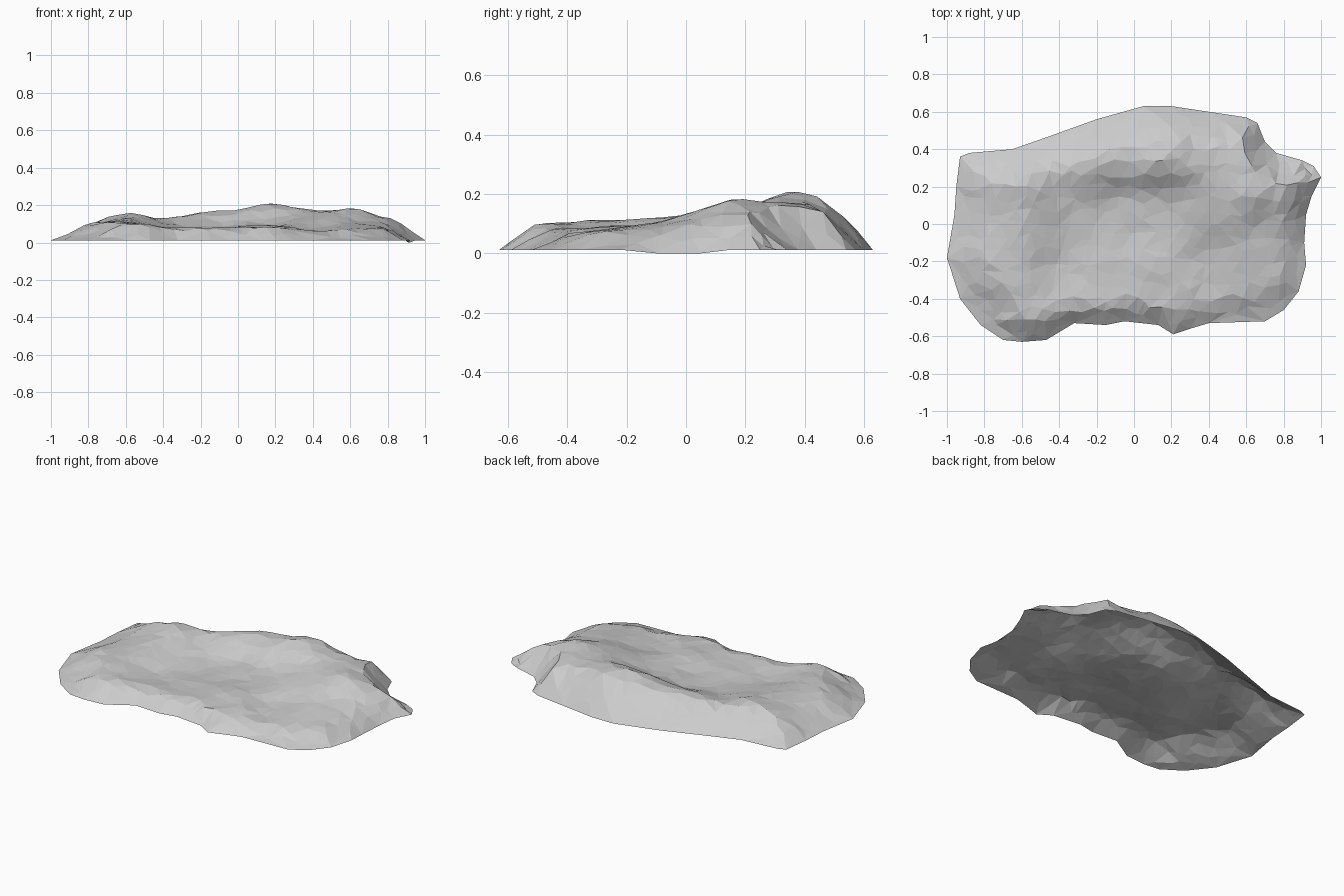
import bpy
import math
import random
from mathutils import Vector, geometry, noise

random.seed(4)
old = bpy.data.objects.get("Cube")
if old:
    bpy.data.objects.remove(old, do_unlink=True)

# Ground outline of the slab
OUTLINE = [Vector(p) for p in (
    (-.93, .36), (-.88, .38), (-.65, .4), (-.45, .47), (-.2, .56), (.05, .63),
    (.2, .63), (.4, .6), (.6, .57), (.66, .54), (.7, .44), (.76, .38),
    (.9, .34), (.96, .31), (1, .25), (.95, .15), (.92, .05), (.91, -.1),
    (.92, -.22), (.88, -.36), (.8, -.46), (.7, -.52), (.4, -.53), (.3, -.56),
    (.21, -.59), (.13, -.54), (-.05, -.52), (-.15, -.54), (-.32, -.53),
    (-.47, -.62), (-.6, -.63), (-.7, -.62), (-.82, -.54), (-.93, -.4),
    (-1, -.18), (-.96, .05), (-.95, .2))]

# Relief in hundredths: rows run front to back, columns from -x to +x
RELIEF = (
    (7, 10, 9, 8, 8, 8, 6, 6, 5),
    (10, 11, 7, 7, 8, 9, 6, 8, 7),
    (10, 12, 7, 7, 8, 9, 7, 10, 8),
    (9, 13, 9, 7, 8, 9, 12, 13, 9),
    (10, 15, 11, 9, 10, 11, 15, 18, 13),
    (11, 15, 13, 16, 17, 20, 17, 17, 12),
    (9, 11, 12, 15, 17, 19, 17, 16, 10))
STEP_X, STEP_Y = .2, .15
RIM = .012


def spline(values, u):
    """Smooth curve through evenly spaced values."""
    last = len(values) - 1
    u = min(max(u, 0), last - .001)
    i = int(u)
    t = u - i
    a, b, c, d = (values[min(max(i + k, 0), last)] for k in (-1, 0, 1, 2))
    return b + t * (c - a + t * (2 * a - 5 * b + 4 * c - d
                                 + t * (3 * (b - c) + d - a))) / 2


def relief(x, y):
    column = [spline(row, (x + .8) / STEP_X) for row in RELIEF]
    return spline(column, (y + .45) / STEP_Y) / 100


def edge_distance(p):
    best = 9
    for k, b in enumerate(OUTLINE):
        a = OUTLINE[k - 1]
        q, t = geometry.intersect_point_line(p, a, b)
        q = a.lerp(b, min(max(t, 0), 1))
        best = min(best, (p - q.to_2d()).length)
    return best


def inside(p):
    hit = False
    for k, b in enumerate(OUTLINE):
        a = OUTLINE[k - 1]
        if (a.y > p.y) != (b.y > p.y):
            if p.x < a.x + (p.y - a.y) * (b.x - a.x) / (b.y - a.y):
                hit = not hit
    return hit


def slope_width(p):
    """How far the flank reaches in from the rim."""
    if p.x < -.7:
        return .2
    if p.x > .5:
        return .13
    if p.y > .2:
        return .17
    return .13 if p.x < -.4 else .09


def height(p):
    d = edge_distance(p)
    if d < .002:
        # Rim, sagging a little at the +x end
        return 0 if p.x > .9 and -.12 < p.y < .1 else RIM
    z = relief(p.x, p.y) * min(1, d / slope_width(p)) ** .75
    # Gully running in from the pointed corner
    if p.x > .64:
        across = (p.y - .29) / .04
        z -= .04 * math.exp(-across * across) * min(1, (p.x - .64) / .2)
    z += .013 * noise.noise(Vector((p.x * 7, p.y * 7, 3)))
    return max(z, RIM + .004)


# Scattered points: outline, a bevel ring, and a jittered field
points = list(OUTLINE)
for k, b in enumerate(OUTLINE):
    mid = OUTLINE[k - 1].lerp(b, .5)
    side = (b - OUTLINE[k - 1]).normalized()
    ring = mid + Vector((side.y, -side.x)) * random.uniform(.03, .05)
    if inside(ring) and edge_distance(ring) > .02:
        points.append(ring)
SPACING = .066
for row in range(-10, 11):
    for col in range(-16, 17):
        p = Vector((col + .5 * (row % 2), row)) * SPACING
        p += Vector((random.uniform(-1, 1), random.uniform(-1, 1))) * SPACING * .36
        if inside(p) and edge_distance(p) > .04:
            points.append(p)

# Triangulated open shell
count = len(OUTLINE)
edges = [(k, (k + 1) % count) for k in range(count)]
flat, _, faces, *_ = geometry.delaunay_2d_cdt(points, edges, [], 1, .0001)
mesh = bpy.data.meshes.new("rock_slab")
mesh.from_pydata([(p.x, p.y, height(p)) for p in flat], [], faces)
mesh.update()
if sum(f.normal.z for f in mesh.polygons) < 0:
    mesh.flip_normals()
rock = bpy.data.objects.new("rock_slab", mesh)
bpy.context.collection.objects.link(rock)

# Stone colour
stone = bpy.data.materials.new("pale_grey_stone")
stone.use_nodes = True
colour = (.6, .6, .6, 1)
stone.diffuse_color = colour
stone.node_tree.nodes["Principled BSDF"].inputs["Base Color"].default_value = colour
mesh.materials.append(stone)
